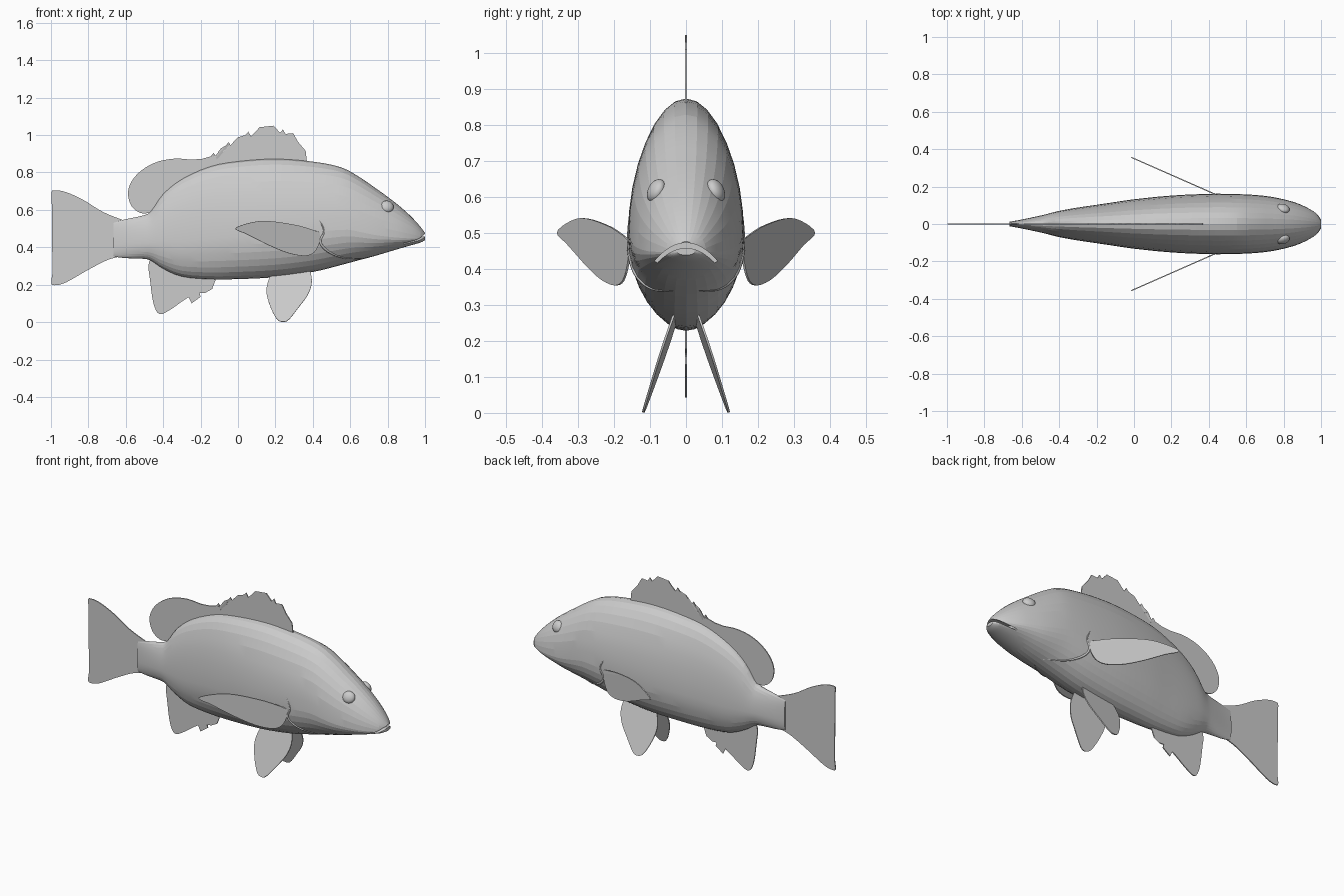
import bpy, bmesh, math
from mathutils import Vector

cube = bpy.data.objects.get("Cube")
if cube:
    bpy.data.objects.remove(cube, do_unlink=True)

grey = bpy.data.materials.new("plain grey")
grey.use_nodes = True
grey.diffuse_color = (0.6, 0.6, 0.6, 1)
grey.node_tree.nodes["Principled BSDF"].inputs["Base Color"].default_value = (0.6, 0.6, 0.6, 1)


def finish(name, bm):
    """Turn a bmesh into a linked, coloured object."""
    bmesh.ops.recalc_face_normals(bm, faces=bm.faces)
    mesh = bpy.data.meshes.new(name)
    bm.to_mesh(mesh)
    bm.free()
    obj = bpy.data.objects.new(name, mesh)
    bpy.context.collection.objects.link(obj)
    mesh.materials.append(grey)
    return obj


def smooth(obj, angle=40):
    bpy.ops.object.select_all(action="DESELECT")
    obj.select_set(True)
    bpy.context.view_layer.objects.active = obj
    bpy.ops.object.shade_smooth_by_angle(angle=math.radians(angle))


def spline(points, steps):
    """Catmull-Rom curve through points of any dimension."""
    pts = [Vector(p) for p in points]
    pts = [pts[0]] + pts + [pts[-1]]
    out = []
    for a, b, c, d in zip(pts, pts[1:], pts[2:], pts[3:]):
        for i in range(steps):
            t = i / steps
            out.append(0.5 * (2 * b + (c - a) * t + (2 * a - 5 * b + 4 * c - d) * t ** 2
                              + (3 * b - a - 3 * c + d) * t ** 3))
    return out + [pts[-1]]


# Body stations: x, bottom z, top z, half width
stations = spline([
    (-.665, .35, .535, .012), (-.6, .342, .55, .024), (-.5, .338, .572, .045),
    (-.46, .325, .6, .055), (-.4, .285, .685, .07), (-.3, .243, .765, .088),
    (-.15, .229, .832, .11), (0, .23, .86, .132), (.2, .24, .873, .152),
    (.4, .268, .858, .161), (.55, .305, .828, .16), (.65, .332, .775, .155),
    (.73, .353, .72, .146), (.8, .374, .67, .132), (.87, .395, .615, .112),
    (.93, .412, .56, .085), (.975, .425, .51, .056), (1, .438, .476, .024)], 3)


def middle(x, low, high):
    """Height of the widest point of a section."""
    share = .36 - .12 * min(1, max(0, (x - .6) / .3))
    return low + share * (high - low)


def side(x, z):
    """Half width of the body at a given length and height."""
    for a, b in zip(stations, stations[1:]):
        if a[0] <= x <= b[0]:
            _, low, high, wide = a.lerp(b, (x - a[0]) / (b[0] - a[0]))
            mid = middle(x, low, high)
            t = (z - mid) / ((high if z > mid else low) - mid)
            return wide * math.sqrt(max(0, 1 - t * t))
    return 0


# Body loft
SIDES = 32
bm = bmesh.new()
rings = []
for x, low, high, wide in stations:
    mid = middle(x, low, high)
    ring = []
    for i in range(SIDES):
        a = math.tau * i / SIDES
        reach = high - mid if math.sin(a) > 0 else mid - low
        ring.append(bm.verts.new((x, wide * math.cos(a), mid + reach * math.sin(a))))
    rings.append(ring)
for r, s in zip(rings, rings[1:]):
    for i in range(SIDES):
        j = (i + 1) % SIDES
        bm.faces.new((r[i], r[j], s[j], s[i]))
bm.faces.new(rings[0])
bm.faces.new(rings[-1])
body = finish("body", bm)

# Mouth: a thin arched slot cut into the snout
bm = bmesh.new()
arch = [i / 10 * .11 for i in range(-10, 11)]
outline = [(y, .472 - 6.5 * y * y) for y in arch]
outline += [(y, z - .014) for y, z in reversed(outline)]
slot = bm.faces.new([bm.verts.new((.885, y, z)) for y, z in outline])
pushed = bmesh.ops.extrude_face_region(bm, geom=[slot])["geom"]
bmesh.ops.translate(bm, vec=(.2, 0, 0), verts=[v for v in pushed if isinstance(v, bmesh.types.BMVert)])
cutter = finish("mouth_cutter", bm)
cutter.hide_render = True
cutter.hide_set(True)
cut = body.modifiers.new("mouth", "BOOLEAN")
cut.operation = "DIFFERENCE"
cut.solver = "EXACT"
cut.object = cutter
smooth(body, 7)


def fin(name, outline, across=lambda x, z: 0, steps=4, thick=.006):
    """Thin plate drawn in x and z, with y given by a sloping plane."""
    pts = spline(outline, steps) if steps > 1 else outline
    bm = bmesh.new()
    bm.faces.new([bm.verts.new((x, across(x, z), z)) for x, z in pts])
    bmesh.ops.triangulate(bm, faces=bm.faces)
    obj = finish(name, bm)
    mod = obj.modifiers.new("thickness", "SOLIDIFY")
    mod.thickness = thick
    mod.offset = 0
    return obj


# Tail fin
fin("tail_fin", [(-.6, .54), (-.72, .588), (-.83, .655), (-.92, .695), (-.98, .704),
                 (-.998, .685), (-.982, .56), (-.978, .45), (-.983, .32), (-.998, .215),
                 (-.98, .197), (-.92, .212), (-.8, .28), (-.69, .335), (-.6, .355)])

# Spiny front of the back fin: a notch follows every spine tip
tips = [(.295, 1.01), (.24, 1.03), (.19, 1.05), (.115, 1.042), (.055, 1.018),
        (0, .988), (-.05, .962), (-.09, .93), (-.13, .905)]
spines = [(.37, .84), (.362, .915), (.32, .965)]
for (x, z), (nx, nz) in zip(tips, tips[1:] + [(-.17, .89)]):
    spines += [(x, z), (x - .015, z - .018), (nx + .014, nz - .024)]
spines += [(-.2, .87), (-.2, .78), (.1, .8)]
fin("spiny_back_fin", spines, steps=1)

# Rounded rear of the back fin
fin("soft_back_fin", [(-.12, .8), (-.12, .885), (-.22, .868), (-.34, .874), (-.45, .85),
                      (-.54, .79), (-.586, .71), (-.575, .63), (-.525, .585), (-.46, .585),
                      (-.36, .6)])

# Belly fin near the tail, with three short spines on its front edge
rear = spline([(-.42, .4), (-.476, .32), (-.47, .225), (-.452, .1), (-.42, .043),
               (-.364, .065), (-.3, .11), (-.257, .138)], 4)
fin("rear_belly_fin", [tuple(p) for p in rear] + [
    (-.248, .1), (-.2, .135), (-.205, .155), (-.178, .155), (-.176, .185),
    (-.138, .177), (-.12, .225), (-.1, .3)], steps=1)

# Paired parts, mirrored across y
for label, s in (("left", 1), ("right", -1)):
    fin(label + "_pectoral_fin",
        [(.45, .475), (.327, .515), (.167, .54), (.07, .532), (-.014, .5), (.06, .465),
         (.167, .41), (.275, .367), (.37, .355), (.42, .39), (.45, .475)],
        lambda x, z: s * (.152 + .44 * (.45 - x)))
    fin(label + "_pelvic_fin",
        [(.38, .3), (.395, .22), (.375, .15), (.325, .08), (.27, .012), (.235, .002),
         (.205, .02), (.17, .09), (.152, .17), (.175, .25), (.22, .3)],
        lambda x, z: s * (.03 + .345 * (.26 - z) + .06 * (x - .25)))

    # Eye
    bm = bmesh.new()
    bmesh.ops.create_uvsphere(bm, u_segments=20, v_segments=12, radius=.036)
    bmesh.ops.scale(bm, vec=(1, .6, .95), verts=bm.verts)
    eye = finish(label + "_eye", bm)
    eye.location = (.797, s * (side(.797, .617) - .006), .617)
    eye.rotation_euler = (s * .45, 0, -s * .3)
    smooth(eye)

    # Gill cover edge: a slim ridge lying on the flank
    path = spline([(.425, .56), (.46, .49), (.44, .43), (.48, .38), (.56, .345), (.66, .339)], 5)
    curve = bpy.data.curves.new(label + "_gill_edge", "CURVE")
    curve.dimensions = "3D"
    curve.bevel_depth = .006
    curve.bevel_resolution = 1
    line = curve.splines.new("POLY")
    line.points.add(len(path) - 1)
    for i, (p, (x, z)) in enumerate(zip(line.points, path)):
        p.co = (x, s * (side(x, z) - .002), z, 1)
        p.radius = .15 + math.sin(math.pi * i / (len(path) - 1))
    curve.materials.append(grey)
    ridge = bpy.data.objects.new(label + "_gill_edge", curve)
    bpy.context.collection.objects.link(ridge)
